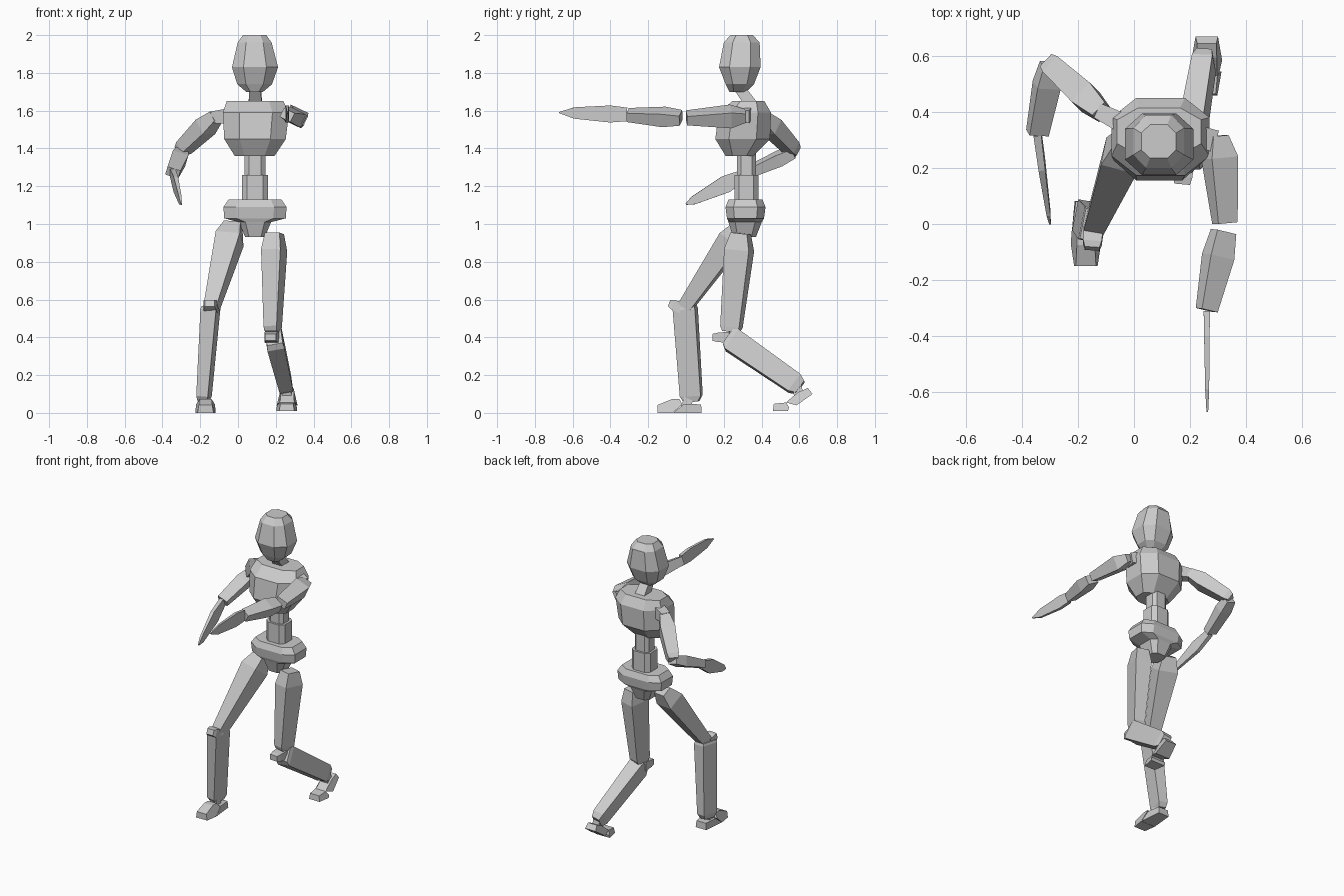
import bpy, bmesh, math
from mathutils import Vector

grey = bpy.data.materials.new("light grey")
grey.diffuse_color = (0.6, 0.6, 0.6, 1)


def skin(name, rings):
    """Bridge a list of point rings into a closed flat-shaded mesh."""
    bm = bmesh.new()
    loops = [[bm.verts.new(p) for p in ring] for ring in rings]
    n = len(loops[0])
    for a, b in zip(loops, loops[1:]):
        for i in range(n):
            j = (i + 1) % n
            bm.faces.new((a[i], a[j], b[j], b[i]))
    bm.faces.new(loops[0][::-1])
    bm.faces.new(loops[-1])
    bmesh.ops.recalc_face_normals(bm, faces=bm.faces)
    mesh = bpy.data.meshes.new(name)
    bm.to_mesh(mesh)
    bm.free()
    mesh.materials.append(grey)
    obj = bpy.data.objects.new(name, mesh)
    bpy.context.collection.objects.link(obj)
    return obj


def limb(name, start, end, side, stations):
    """Four-sided bar; stations are (fraction, half width, half depth)."""
    a, b = Vector(start), Vector(end)
    w = (b - a).normalized()
    u = Vector(side)
    u = (u - w * u.dot(w)).normalized()
    v = w.cross(u)
    rings = []
    for t, hu, hv in stations:
        c = a.lerp(b, t)
        rings.append([c + u * hu * i + v * hv * j
                      for i, j in ((-1, -1), (1, -1), (1, 1), (-1, 1))])
    return skin(name, rings)


def body(name, k, levels):
    """Stacked chamfered octagons; levels are (z, x, y, half x, half y)."""
    plan = ((1, -k), (1, k), (k, 1), (-k, 1), (-1, k), (-1, -k), (-k, -1), (k, -1))
    return skin(name, [[(x + hx * i, y + hy * j, z) for i, j in plan]
                       for z, x, y, hx, hy in levels])


def slab(name, x, outline):
    """Side outline of (y, z, half width) points spanned across x."""
    return skin(name, [[(x + s * h, y, z) for y, z, h in outline] for s in (-1, 1)])


# Head, neck and torso
body("head", 0.5, [(1.70, .088, .275, .045, .045), (1.74, .088, .285, .092, .075),
                   (1.83, .09, .285, .122, .11), (1.96, .088, .295, .09, .095),
                   (2.0, .088, .295, .062, .06)])
limb("neck", (.09, .275, 1.73), (.092, .355, 1.62), (1, 0, 0),
     [(0, .03, .028), (1, .036, .032)])
body("chest", 0.5, [(1.36, .088, .283, .105, .073), (1.45, .09, .30, .163, .145),
                    (1.59, .095, .312, .175, .138), (1.65, .09, .33, .15, .085)])
body("upper_waist", 0.6, [(1.22, .09, .32, .055, .05), (1.38, .09, .32, .055, .05)])
body("lower_waist", 0.6, [(1.10, .09, .32, .07, .064), (1.26, .09, .32, .07, .064)])
body("pelvis", 0.6, [(.93, .09, .31, .052, .06), (1.01, .09, .313, .085, .088),
                     (1.03, .09, .315, .163, .098), (1.09, .09, .315, .167, .106),
                     (1.13, .09, .315, .14, .09)])

# Legs
limb("right_thigh", (-.025, .295, .995), (-.14, -.005, .56), (1, -.2, 0),
     [(0, .045, .035), (.17, .066, .062), (1, .036, .036)])
limb("left_thigh", (.193, .29, .95), (.183, .238, .43), (1, -.28, 0),
     [(0, .04, .045), (.17, .053, .068), (.95, .036, .052), (1, .034, .04)])
limb("right_shin", (-.145, -.005, .565), (-.182, .03, .06), (1, -.2, 0),
     [(0, .038, .055), (.03, .042, .06), (.94, .031, .056), (1, .025, .038)])
limb("left_shin", (.19, .222, .40), (.255, .605, .135), (1, .2, 0),
     [(0, .042, .045), (.06, .046, .063), (.92, .037, .055), (1, .028, .038)])
limb("right_knee", (-.145, -.02, .555), (-.15, -.088, .58), (1, 0, 0),
     [(0, .036, .03), (.7, .033, .026), (1, .026, .018)])
limb("left_knee", (.18, .23, .40), (.172, .142, .40), (1, 0, 0),
     [(0, .038, .03), (.7, .034, .024), (1, .028, .018)])

# Feet, each with a heel and a toe piece
slab("right_toe", -.172, [(-.15, 0, .042), (-.15, .042, .036), (-.075, .073, .032),
                          (-.035, .073, .032), (-.02, .045, .05), (-.07, 0, .054)])
slab("right_heel", -.172, [(-.068, 0, .054), (-.01, .048, .048), (.08, .045, .036),
                           (.083, 0, .04)])
slab("left_toe", .258, [(.46, .01, .04), (.465, .048, .034), (.53, .055, .04),
                        (.545, .03, .054), (.54, .01, .054)])
slab("left_heel", .26, [(.53, .055, .042), (.585, .04, .055), (.67, .1, .04),
                        (.645, .132, .034), (.595, .11, .036), (.54, .065, .036)])
limb("right_ankle", (-.18, .02, .10), (-.175, .0, .03), (1, 0, 0),
     [(0, .022, .025), (1, .026, .025)])
limb("left_ankle", (.25, .58, .17), (.26, .60, .08), (1, 0, 0),
     [(0, .022, .025), (1, .026, .025)])

# Right arm, bent back
limb("right_shoulder", (-.05, .365, 1.57), (-.13, .405, 1.565), (0, 0, 1),
     [(0, .04, .035), (1, .03, .028)])
limb("right_upper_arm", (-.115, .40, 1.57), (-.305, .575, 1.385), (.7, .7, 0),
     [(0, .032, .03), (.3, .047, .046), (.9, .038, .036), (1, .03, .026)])
limb("right_forearm", (-.298, .57, 1.38), (-.345, .325, 1.272), (1, 0, -.3),
     [(0, .033, .026), (.3, .043, .034), (1, .036, .024)])
limb("right_hand", (-.345, .325, 1.268), (-.30, 0, 1.105), (1, 0, 0),
     [(0, .014, .026), (.35, .012, .046), (.88, .007, .022), (1, .003, .004)])

# Left arm, reaching forward
tilt = (.9, 0, -.43)
limb("left_shoulder", (.21, .32, 1.585), (.285, .295, 1.57), (0, 1, 0),
     [(0, .035, .04), (1, .04, .034)])
limb("left_upper_arm", (.30, .315, 1.572), (.325, .003, 1.562), tilt,
     [(0, .03, .026), (.25, .052, .045), (1, .038, .026)])
limb("left_forearm", (.32, -.027, 1.562), (.26, -.308, 1.577), tilt,
     [(0, .038, .028), (.32, .047, .038), (1, .032, .026)])
limb("left_hand", (.26, -.312, 1.58), (.262, -.672, 1.59), (1, 0, 0),
     [(0, .011, .036), (.25, .01, .045), (.78, .007, .03), (1, .003, .003)])
